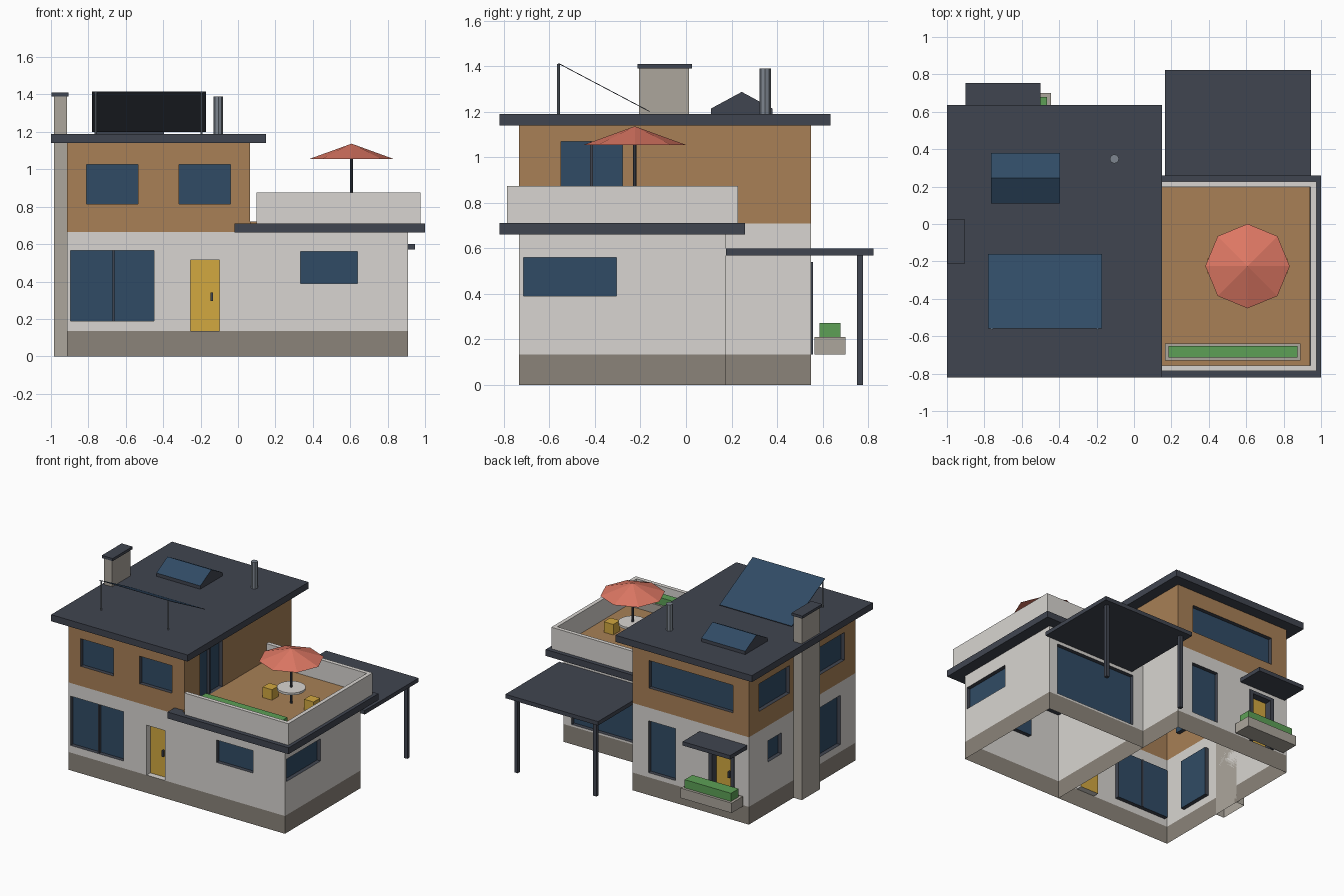
import bpy, bmesh
from mathutils import Vector

if "Cube" in bpy.data.objects:
    bpy.data.objects.remove(bpy.data.objects["Cube"])


def mat(name, r, g, b):
    m = bpy.data.materials.new(name)
    lin = [((c / 255 + 0.055) / 1.055) ** 2.4 for c in (r, g, b)]
    m.diffuse_color = (*lin, 1)
    m.use_nodes = True
    m.node_tree.nodes["Principled BSDF"].inputs["Base Color"].default_value = m.diffuse_color
    return m


WALL = mat("pale_render", 216, 213, 209)
PLINTH = mat("plinth_stone", 139, 132, 122)
WOOD = mat("wood", 168, 128, 86)
DARK = mat("dark_slate", 64, 69, 80)
GLASS = mat("blue_glass", 48, 75, 101)
YELLOW = mat("yellow_paint", 210, 168, 64)
STONE = mat("chimney_stone", 172, 166, 156)
GREEN = mat("plant_green", 93, 160, 86)
CORAL = mat("coral_fabric", 222, 120, 100)
METAL = mat("grey_metal", 125, 133, 143)


def finish(name, bm, *mats):
    me = bpy.data.meshes.new(name)
    bm.to_mesh(me)
    bm.free()
    for m in mats:
        me.materials.append(m)
    ob = bpy.data.objects.new(name, me)
    bpy.context.collection.objects.link(ob)
    return ob


def box(name, m, x, y, z, open_bottom=False):
    bm = bmesh.new()
    bmesh.ops.create_cube(bm, size=1)
    for v in bm.verts:
        v.co = [lo + (hi - lo) * (c + 0.5) for c, (lo, hi) in zip(v.co, (x, y, z))]
    if open_bottom:
        bmesh.ops.delete(bm, geom=[f for f in bm.faces if f.normal.z < -0.5], context='FACES')
    return finish(name, bm, m)


def cone(name, m, x, y, z, r1, r2, sides):
    bm = bmesh.new()
    bmesh.ops.create_cone(bm, cap_ends=True, segments=sides, radius1=r1, radius2=r2, depth=z[1] - z[0])
    bmesh.ops.translate(bm, verts=bm.verts, vec=(x, y, (z[0] + z[1]) / 2))
    return finish(name, bm, m)


def prism(name, profile, x):
    """Side profile (y, z) swept along x; upward slopes are glass, the rest dark."""
    bm = bmesh.new()
    face = bm.faces.new([bm.verts.new((x[0], *p)) for p in profile])
    ext = bmesh.ops.extrude_face_region(bm, geom=[face])
    bmesh.ops.translate(bm, vec=(x[1] - x[0], 0, 0),
                        verts=[g for g in ext["geom"] if isinstance(g, bmesh.types.BMVert)])
    bmesh.ops.recalc_face_normals(bm, faces=bm.faces)
    bm.normal_update()
    for f in bm.faces:
        f.material_index = int(f.normal.z > 0.3)
    return finish(name, bm, DARK, GLASS)


# kind: (depth, reveal slot, infill slot); slots are wall, plinth, wood, dark, glass, yellow
KINDS = {"window": (0.03, 3, 4), "door": (0.045, 0, 5), "framed_door": (0.045, 3, 5)}


def wall(name, a, b, top, wood_from, holes=()):
    """Wall sheet from a to b (seen left to right from outside) with recessed openings.
    Holes are (from, to, z0, z1, kind) in world units along the wall axis."""
    a, b = Vector((*a, 0)), Vector((*b, 0))
    u = (b - a).normalized()
    inward = Vector((-u.y, u.x, 0))
    axis = 0 if abs(u.x) > 0.5 else 1
    cuts = []
    for p, q, z0, z1, kind in holes:
        p, q = sorted(((p - a[axis]) * u[axis], (q - a[axis]) * u[axis]))
        cuts.append((p, q, z0, z1, kind))
    us = sorted({0, (b - a).length, *[v for c in cuts for v in c[:2]]})
    zs = sorted({0, 0.135, wood_from, top, *[v for c in cuts for v in c[2:4]]})
    bm = bmesh.new()

    def quad(pts, slot):
        f = bm.faces.new([bm.verts.new(a + u * s + inward * d + Vector((0, 0, z))) for s, z, d in pts])
        f.material_index = slot

    for s0, s1 in zip(us, us[1:]):
        for z0, z1 in zip(zs, zs[1:]):
            s, z = (s0 + s1) / 2, (z0 + z1) / 2
            if not any(c[0] < s < c[1] and c[2] < z < c[3] for c in cuts):
                slot = 1 if z < 0.135 else 0 if z < wood_from else 2
                quad([(s0, z0, 0), (s1, z0, 0), (s1, z1, 0), (s0, z1, 0)], slot)
    for p, q, z0, z1, kind in cuts:
        depth, reveal, infill = KINDS[kind]
        ring = [(p, z0), (q, z0), (q, z1), (p, z1)]
        quad([(*c, depth) for c in ring], infill)
        for c, d in zip(ring, ring[1:] + ring[:1]):
            quad([(*c, 0), (*d, 0), (*d, depth), (*c, depth)], reveal)
    bmesh.ops.remove_doubles(bm, verts=bm.verts, dist=0.0005)
    return finish(name, bm, WALL, PLINTH, WOOD, DARK, GLASS, YELLOW)


W = "window"
XL, XM, XR = -0.915, 0.065, 0.91     # left, middle and right walls
YF, YT, YB = -0.735, 0.175, 0.55     # front, terrace back and rear walls

# Two-storey block
wall("house_front_wall", (XL, YF), (XM, YF), 1.14, 0.665, [
    (-0.895, -0.45, 0.19, 0.565, W), (-0.255, -0.10, 0.135, 0.515, "door"),
    (-0.81, -0.535, 0.815, 1.025, W), (-0.315, -0.04, 0.815, 1.025, W)])
wall("house_right_wall", (XM, YF), (XM, YB), 1.14, 0.71, [(-0.55, -0.28, 0.72, 1.07, W)])
wall("house_back_wall", (XM, YB), (XL, YB), 1.14, 0.665, [
    (-0.295, -0.068, 0.17, 0.565, W), (-0.78, -0.072, 0.815, 1.025, W),
    (-0.765, -0.61, 0.135, 0.515, "framed_door")])
wall("house_left_wall", (XL, YB), (XL, YF), 1.14, 0.665, [
    (0.06, 0.43, 0.815, 1.025, W), (-0.60, -0.30, 0.815, 1.025, W),
    (0.155, 0.32, 0.39, 0.55, W), (-0.55, -0.29, 0.19, 0.565, W)])

# Single-storey block
wall("annex_front_wall", (XM, YF), (XR, YF), 0.665, 0.665, [(0.335, 0.64, 0.39, 0.56, W)])
wall("annex_right_wall", (XR, YF), (XR, YT), 0.665, 0.665, [(-0.715, -0.305, 0.39, 0.56, W)])
wall("annex_back_wall", (XR, YT), (XM, YT), 0.665, 0.665, [(0.155, 0.84, 0.15, 0.545, W)])

# Window mullions, door handles and rear door frame
box("front_window_mullion", DARK, (-0.672, -0.66), (-0.725, -0.70), (0.19, 0.565))
box("terrace_door_mullion", DARK, (0.03, 0.055), (-0.422, -0.409), (0.72, 1.07))
box("front_door_handle", DARK, (-0.146, -0.134), (-0.71, -0.69), (0.295, 0.342))
box("back_door_handle", DARK, (-0.731, -0.719), (0.505, 0.525), (0.295, 0.342))
for side, x in (("left", (-0.61, -0.58)), ("right", (-0.795, -0.765))):
    box(f"back_door_{side}_jamb", DARK, x, (0.54, 0.558), (0.135, 0.54))
box("back_door_header", DARK, (-0.765, -0.61), (0.54, 0.558), (0.515, 0.54))

# Roof slabs, canopy and carport
box("main_roof", DARK, (-1.0, 0.15), (-0.82, 0.635), (1.14, 1.19))
box("terrace_slab", DARK, (-0.02, 1.0), (-0.82, 0.26), (0.662, 0.711))
box("back_door_canopy", DARK, (-0.9, -0.5), (0.55, 0.755), (0.57, 0.60))
box("carport_roof", DARK, (0.165, 0.945), (0.175, 0.823), (0.57, 0.60))
for side, x in (("left", 0.21), ("right", 0.873)):
    box(f"carport_{side}_post", DARK, (x, x + 0.027), (0.751, 0.778), (0, 0.57))

# Chimney
box("chimney", STONE, (-0.985, -0.915), (-0.207, 0.013), (0, 1.39), True)
box("chimney_cap", DARK, (-0.998, -0.907), (-0.213, 0.026), (1.39, 1.41))

# Roof fittings
cone("vent_pipe", METAL, -0.105, 0.348, (1.19, 1.39), 0.025, 0.025, 8)
prism("skylight", [(0.11, 1.19), (0.38, 1.19), (0.38, 1.215), (0.245, 1.288), (0.11, 1.215)], (-0.765, -0.395))
prism("solar_panel", [(-0.56, 1.411), (-0.16, 1.2), (-0.16, 1.204), (-0.56, 1.415)], (-0.78, -0.17))
for side, x in (("left", -0.76), ("right", -0.195)):
    cone(f"solar_panel_{side}_leg", METAL, x, -0.56, (1.19, 1.41), 0.006, 0.006, 8)

# Terrace deck and U-shaped parapet
box("terrace_deck", WOOD, (0.065, 0.94), (-0.757, 0.205), (0.70, 0.72))
box("parapet_front", WALL, (0.10, 0.975), (-0.787, -0.757), (0.71, 0.875))
box("parapet_back", WALL, (0.10, 0.975), (0.198, 0.228), (0.71, 0.875))
box("parapet_right", WALL, (0.945, 0.975), (-0.757, 0.198), (0.71, 0.875))

# Terrace furniture
UX, UY = 0.607, -0.225
cone("parasol_canopy", CORAL, UX, UY, (1.055, 1.137), 0.226, 0, 8)
cone("parasol_pole", DARK, UX, UY, (0.72, 1.06), 0.008, 0.008, 8)
cone("table_top", WALL, UX, UY, (0.825, 0.842), 0.1, 0.1, 16)
for side, dx in (("left", -0.175), ("right", 0.175)):
    box(f"{side}_stool", YELLOW, (UX + dx - 0.04, UX + dx + 0.04), (UY - 0.04, UY + 0.04), (0.72, 0.80))

# Planters
box("terrace_planter", STONE, (0.165, 0.89), (-0.73, -0.638), (0.72, 0.79))
box("terrace_hedge", GREEN, (0.185, 0.873), (-0.713, -0.652), (0.78, 0.845))
box("back_planter", STONE, (-0.875, -0.445), (0.565, 0.70), (0.135, 0.21))
box("back_hedge", GREEN, (-0.855, -0.465), (0.587, 0.68), (0.20, 0.272))
